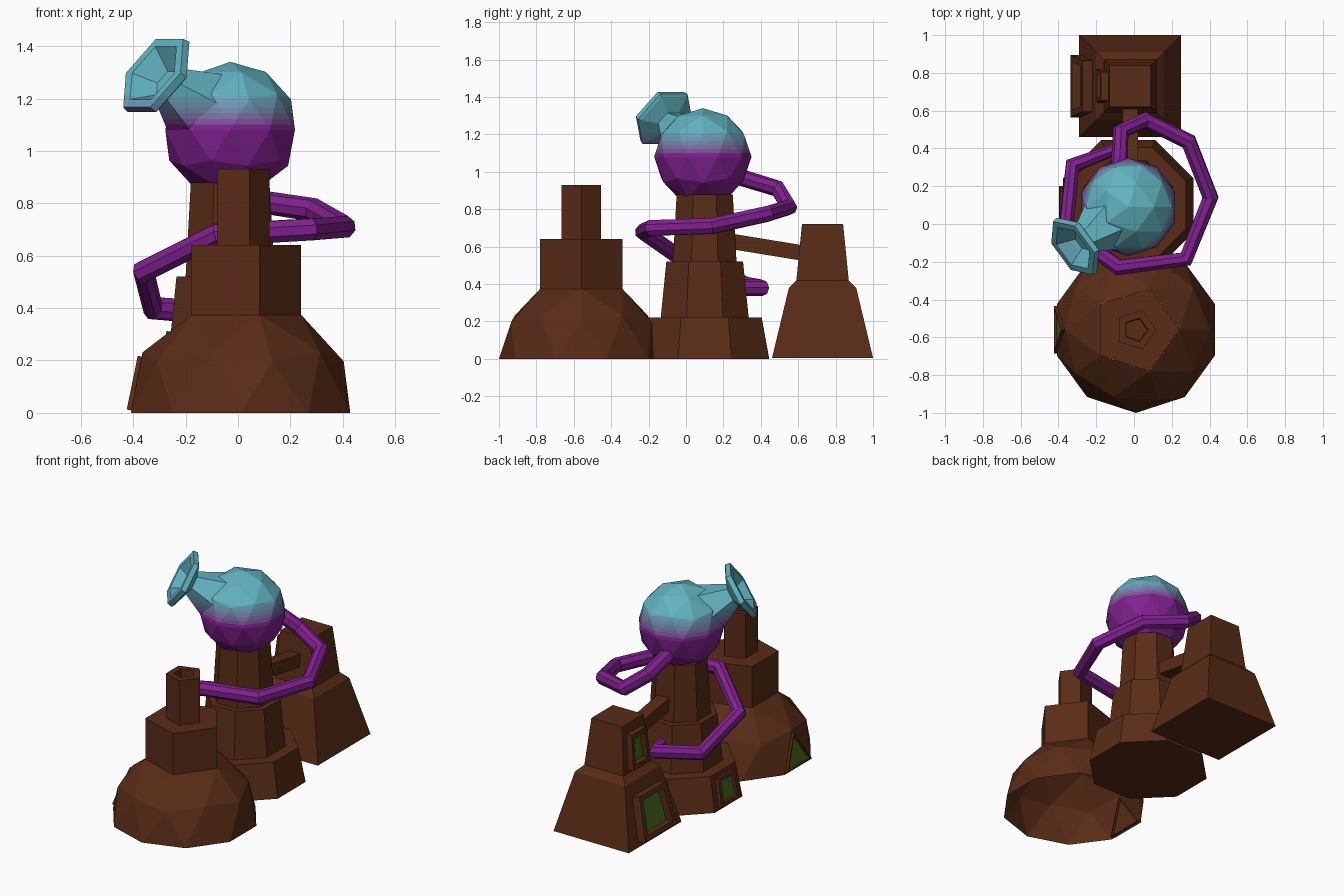
import bpy, bmesh, math
from mathutils import Vector, Matrix

if "Cube" in bpy.data.objects:
    bpy.data.objects.remove(bpy.data.objects["Cube"])


def material(name, color):
    m = bpy.data.materials.new(name)
    m.diffuse_color = (*color, 1)
    m.use_nodes = True
    m.node_tree.nodes["Principled BSDF"].inputs["Base Color"].default_value = m.diffuse_color
    return m


PURPLE_RGB, TEAL_RGB = Vector((.22, .015, .28)), Vector((.12, .45, .53))
brown = material("brown", (.10, .025, .008))
green = material("green", (.06, .14, .01))
purple = material("purple", PURPLE_RGB)
blends = [material(f"blend_{i}", PURPLE_RGB.lerp(TEAL_RGB, i / 6)) for i in range(7)]


def finish(name, bm, mats):
    me = bpy.data.meshes.new(name)
    bm.to_mesh(me)
    bm.free()
    for m in mats:
        me.materials.append(m)
    ob = bpy.data.objects.new(name, me)
    bpy.context.collection.objects.link(ob)
    return ob


def stack(profile, sides, matrix, rot=0, caps=(True, True)):
    """Polygonal rings of (radius, height) bridged into one body."""
    bm = bmesh.new()
    rings = []
    for r, z in profile:
        rings.append([bm.verts.new(matrix @ Vector((
            r * math.cos(rot + math.tau * i / sides),
            r * math.sin(rot + math.tau * i / sides), z))) for i in range(sides)])
    for a, b in zip(rings, rings[1:]):
        for i in range(sides):
            j = (i + 1) % sides
            bm.faces.new((a[i], a[j], b[j], b[i]))
    if caps[0]:
        bm.faces.new(rings[0][::-1])
    if caps[1]:
        bm.faces.new(rings[-1])
    return bm


def flat_stack(name, profile, sides, centre):
    """Stack whose radii are measured to the flat sides, flats facing the axes."""
    c = math.cos(math.pi / sides)
    bm = stack([(r / c, z) for r, z in profile], sides,
               Matrix.Translation((*centre, 0)), math.pi / sides)
    return finish(name, bm, [brown])


def framed_opening(name, pts, depth, rim, recess):
    """Raised frame around a recessed green panel; pts run counter-clockwise from outside."""
    pts = [Vector(p) for p in pts]
    n = (pts[1] - pts[0]).cross(pts[2] - pts[0]).normalized()
    mid = sum(pts, Vector()) / len(pts)
    bm = bmesh.new()
    levels = [(1, -.02), (1, depth), (rim, depth), (rim * .96, depth - recess)]
    rings = [[bm.verts.new(mid + (p - mid) * s + n * d) for p in pts] for s, d in levels]
    for a, b in zip(rings, rings[1:]):
        for i in range(len(pts)):
            j = (i + 1) % len(pts)
            bm.faces.new((a[i], a[j], b[j], b[i]))
    bm.faces.new(rings[-1]).material_index = 1
    return finish(name, bm, [brown, green])


def left_quad(y, lower, upper):
    """Quad on a wall facing -x; lower and upper are (x, z, half width)."""
    (x0, z0, w0), (x1, z1, w1) = lower, upper
    return [(x0, y + w0, z0), (x0, y - w0, z0), (x1, y - w1, z1), (x1, y + w1, z1)]


def gradient(bm):
    """Slice into bands and colour them from purple up to teal."""
    for i in range(6):
        bmesh.ops.bisect_plane(bm, geom=bm.verts[:] + bm.edges[:] + bm.faces[:],
                               plane_co=(0, 0, 1.10 + .022 * i), plane_no=(0, 0, 1))
    for f in bm.faces:
        k = math.floor((f.calc_center_median().z - 1.10) / .022) + 1
        f.material_index = max(0, min(6, k))


# Front domed house: half icosphere, block and hollow chimney
DOME = Matrix.Translation((.01, -.56, 0))
bm = bmesh.new()
bmesh.ops.create_icosphere(bm, subdivisions=2, radius=.44, matrix=DOME)
bmesh.ops.delete(bm, geom=[v for v in bm.verts if v.co.z < -.01 or v.co.z > .4],
                 context='VERTS')
finish("dome", bm, [brown])
finish("dome_chimney", stack([(.231, .374), (.231, .64), (.11, .64), (.11, .93),
                              (.065, .93), (.06, .78)], 5, DOME, caps=(False, True)), [brown])
framed_opening("dome_door", [(-.41, -.435, .01), (-.41, -.685, .01), (-.368, -.56, .215)],
               .015, .88, .012)

# Middle octagonal tower in three tapered steps
flat_stack("tower", [(.345, 0), (.305, .22), (.235, .22), (.205, .52), (.17, .52), (.15, .88)],
           8, (-.03, .1))
framed_opening("tower_door", left_quad(.1, (-.372, .015, .1), (-.338, .19, .085)), .025, .75, .02)

# Rear square house with two framed windows
flat_stack("rear_house", [(.27, .005), (.18, .38), (.14, .42), (.11, .72)], 4, (-.02, .73))
framed_opening("lower_window", left_quad(.73, (-.282, .035, .165), (-.219, .30, .135)),
               .055, .78, .045)
framed_opening("upper_window", left_quad(.73, (-.158, .44, .09), (-.136, .66, .075)),
               .04, .72, .035)

# Sloping beam joining tower and rear house
a, b = Vector((-.02, .2, .635)), Vector((-.02, .66, .56))
d = b - a
M = Matrix.Translation(a) @ d.to_track_quat('Z', 'Y').to_matrix().to_4x4()
finish("beam", stack([(.058, 0), (.058, d.length)], 4, M, math.pi / 4), [brown])

# Flask bulb
CENTRE = Vector((-.03, .09, 1.08))
bm = bmesh.new()
bmesh.ops.create_icosphere(bm, subdivisions=2, radius=.26, matrix=Matrix.Translation(CENTRE))
gradient(bm)
finish("flask_bulb", bm, blends)

# Flask neck with flared hexagonal lip and hollow mouth
n = Vector((-.69, -.51, .51)).normalized()
M = Matrix.Translation(CENTRE) @ n.to_track_quat('Z', 'Y').to_matrix().to_4x4()
bm = stack([(.165, .17), (.075, .35), (.165, .385), (.18, .395), (.175, .425),
            (.135, .425), (.10, .39), (.06, .35)], 6, M, caps=(False, True))
gradient(bm)
finish("flask_neck", bm, blends)

# Spiral pipe from the bulb round the tower
path = [(-.08, .26, .98), (-.07, .49, .91), (.06, .55, .81), (.29, .435, .775),
        (.405, .14, .71), (.275, -.185, .70), (-.08, -.23, .68), (-.36, -.03, .54),
        (-.325, .31, .40), (-.07, .405, .38), (-.03, .25, .38)]
cu = bpy.data.curves.new("spiral_pipe", 'CURVE')
cu.dimensions = '3D'
cu.bevel_depth = .045
cu.bevel_resolution = 2
cu.use_fill_caps = True
sp = cu.splines.new('POLY')
sp.points.add(len(path) - 1)
for p, co in zip(sp.points, path):
    p.co = (*co, 1)
sp.use_smooth = False
cu.materials.append(purple)
bpy.context.collection.objects.link(bpy.data.objects.new("spiral_pipe", cu))
